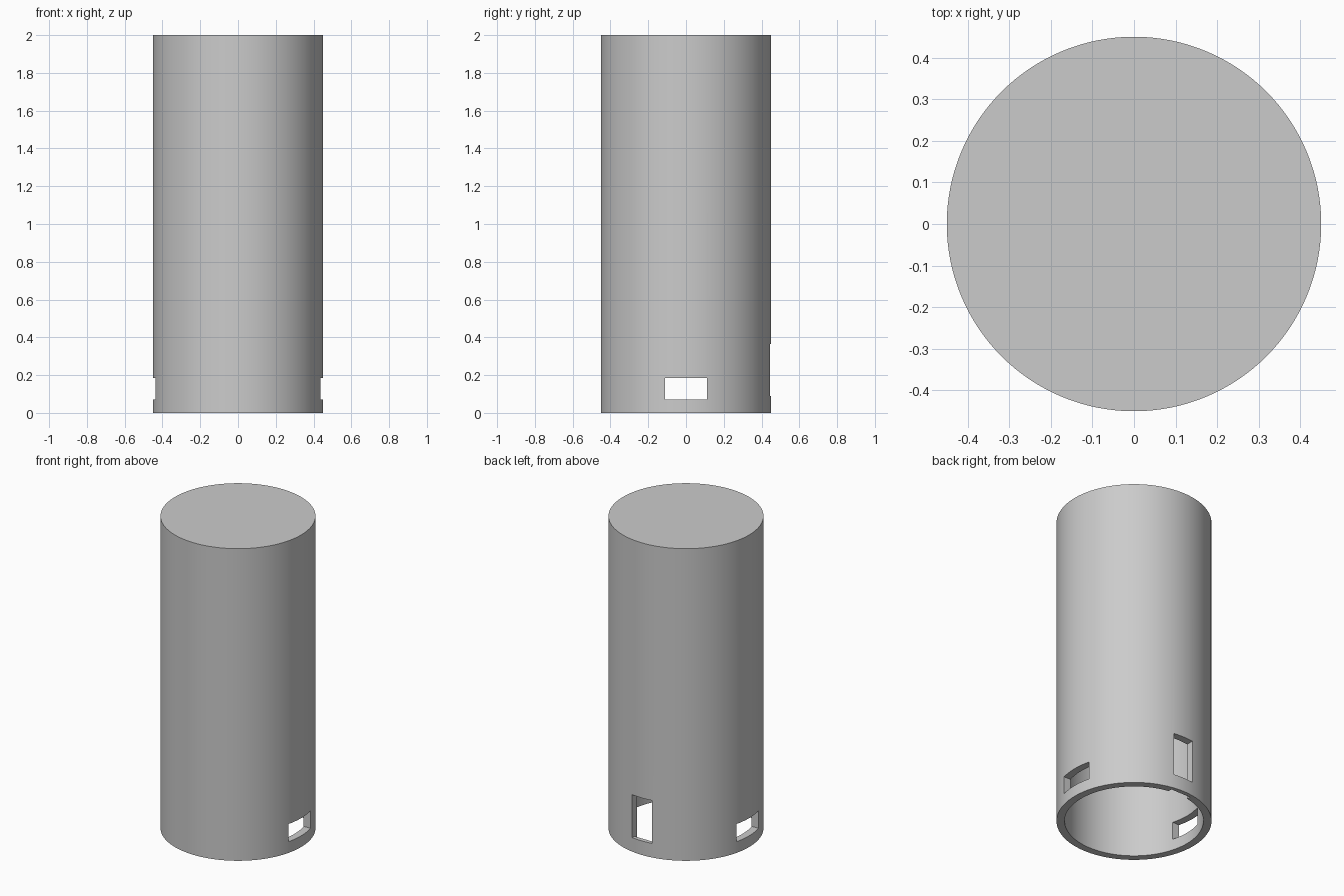
import bpy
import math

cube = bpy.data.objects.get("Cube")
if cube:
    bpy.data.objects.remove(cube, do_unlink=True)

RADIUS, INNER, HEIGHT, CAP = 0.45, 0.403, 2.0, 0.05
SEGMENTS = 128

grey = bpy.data.materials.new("plain grey")
grey.use_nodes = True
colour = (0.6, 0.6, 0.6, 1)
grey.diffuse_color = colour
grey.node_tree.nodes["Principled BSDF"].inputs["Base Color"].default_value = colour


def cylinder(name, radius, bottom, top):
    bpy.ops.mesh.primitive_cylinder_add(
        vertices=SEGMENTS, radius=radius, depth=top - bottom,
        location=(0, 0, (bottom + top) / 2))
    obj = bpy.context.object
    obj.name = name
    obj.data.materials.append(grey)
    return obj


def box(name, low, high):
    bpy.ops.mesh.primitive_cube_add(
        size=1, location=[(a + b) / 2 for a, b in zip(low, high)])
    obj = bpy.context.object
    obj.name = name
    obj.scale = [b - a for a, b in zip(low, high)]
    obj.data.materials.append(grey)
    return obj


def cut(target, cutter):
    mod = target.modifiers.new(cutter.name, "BOOLEAN")
    mod.operation = "DIFFERENCE"
    mod.solver = "EXACT"
    mod.object = cutter
    bpy.ops.object.select_all(action="DESELECT")
    bpy.context.view_layer.objects.active = target
    target.select_set(True)
    bpy.ops.object.modifier_apply(modifier=mod.name)
    bpy.data.objects.remove(cutter, do_unlink=True)


# Tall tube, closed at the top and open underneath
body = cylinder("cylinder_shell", RADIUS, 0, HEIGHT)
cut(body, cylinder("hollow", INNER, -0.1, HEIGHT - CAP))

# Wide window on each side
for side, name in ((1, "left_window"), (-1, "right_window")):
    x = sorted((side * 0.3, side * 0.6))
    cut(body, box(name, (x[0], -0.112, 0.072), (x[1], 0.112, 0.185)))

# Upright slot at the back, with a shallow recess inside the wall below it
cut(body, box("back_slot", (-0.07, 0.3, 0.09), (0.07, 0.6, 0.365)))
cut(body, box("inner_recess", (-0.07, 0.3, -0.1), (0.07, 0.422, 0.2)))

# Smooth wall, sharp rims and openings
bpy.context.view_layer.objects.active = body
body.select_set(True)
bpy.ops.object.transform_apply(location=True, rotation=True, scale=True)
bpy.ops.object.shade_smooth_by_angle(angle=math.radians(30))
